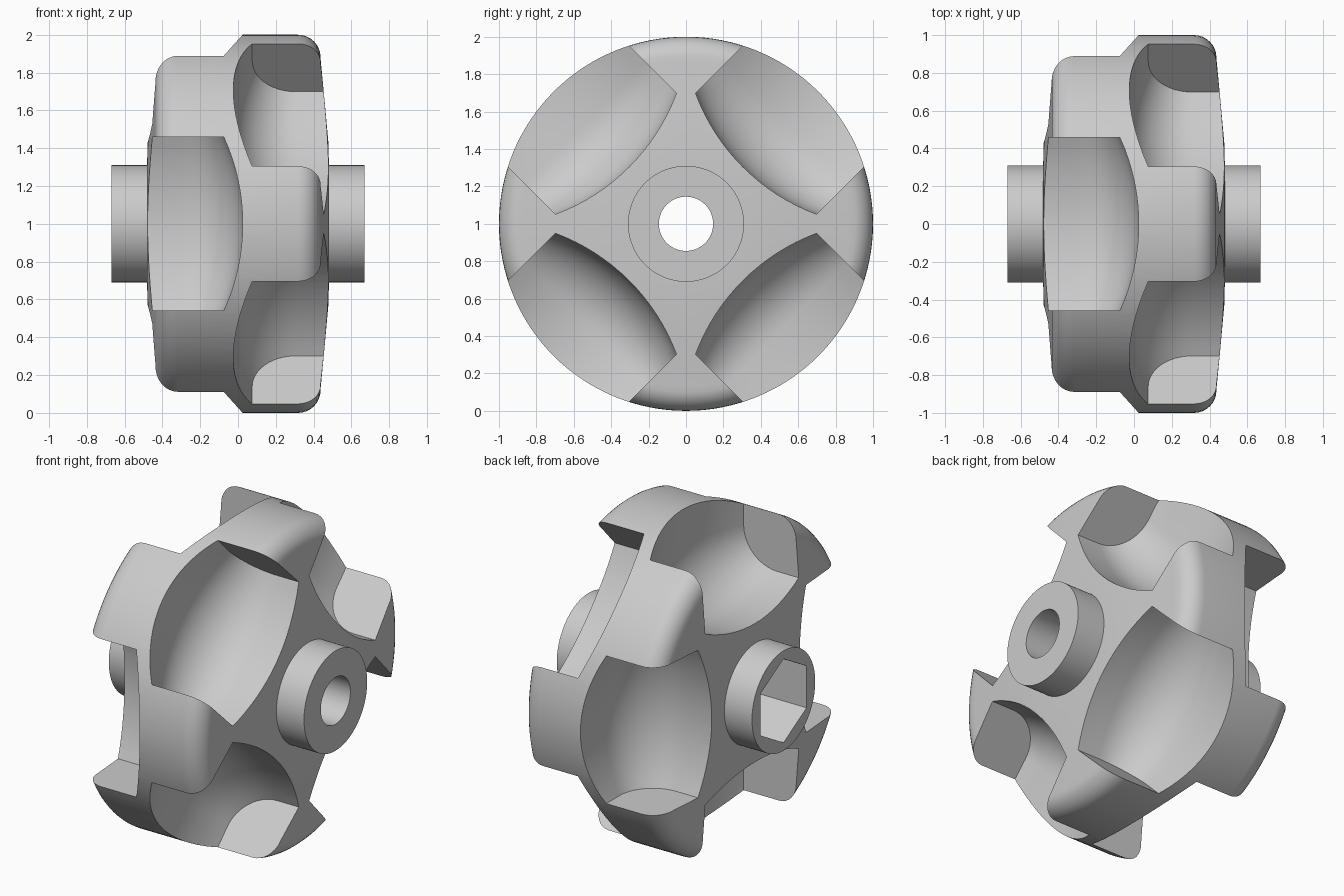
import bpy, bmesh, math
from mathutils import Matrix, Vector

cube = bpy.data.objects.get("Cube")
if cube:
    bpy.data.objects.remove(cube, do_unlink=True)

grey = bpy.data.materials.new("light_grey")
grey.use_nodes = True
colour = (0.6, 0.6, 0.6, 1.0)
grey.diffuse_color = colour
grey.node_tree.nodes["Principled BSDF"].inputs["Base Color"].default_value = colour

HALF_LEN = 0.458      # half length of a roller pocket
SEGMENTS = 128


def make_object(name, bm):
    bmesh.ops.recalc_face_normals(bm, faces=bm.faces)
    mesh = bpy.data.meshes.new(name)
    bm.to_mesh(mesh)
    bm.free()
    obj = bpy.data.objects.new(name, mesh)
    bpy.context.collection.objects.link(obj)
    return obj


def bridge(bm, a, b):
    for i in range(len(a)):
        j = (i + 1) % len(a)
        bm.faces.new((a[i], a[j], b[j], b[i]))


# Wheel, hubs and bore: one closed (x, radius) profile turned about the x axis
side = [(0.67, 0.145), (0.67, 0.31), (0.481, 0.31), (0.478, 0.43),
        (0.458, 0.65), (0.437, 0.87)]
for i in range(1, 9):
    a = math.radians(90 * i / 8)
    side.append((0.317 + 0.12 * math.cos(a), 0.88 + 0.12 * math.sin(a)))
profile = side + [(-x, r) for x, r in reversed(side)]

bm = bmesh.new()
rings = []
for s in range(SEGMENTS):
    a = 2 * math.pi * s / SEGMENTS
    rings.append([bm.verts.new((x, r * math.cos(a), 1 + r * math.sin(a)))
                  for x, r in profile])
for s in range(SEGMENTS):
    bridge(bm, rings[s], rings[(s + 1) % SEGMENTS])
wheel = make_object("wheel_body", bm)


# Barrel pocket: a round-cornered section swept along the tangent, fatter at the middle
def add_pocket(bm, angle, face_side):
    cx, cd = 0.305, 0.76
    radial = Vector((0, math.cos(angle), math.sin(angle)))
    tangent = Vector((0, -math.sin(angle), math.cos(angle)))
    centre = Vector((0, 0, 1))
    loops = []
    stations = 16
    for k in range(stations + 1):
        t = HALF_LEN * (2 * k / stations - 1)
        r = 0.23 + math.sqrt(1.1 ** 2 - t * t) - math.sqrt(1.1 ** 2 - HALF_LEN ** 2)
        section = [(0.9, cd - r)]
        for i in range(13):
            a = math.radians(270 - 90 * i / 12)
            section.append((cx + r * math.cos(a), cd + r * math.sin(a)))
        section += [(cx - r, 1.3), (0.9, 1.3)]
        loops.append([bm.verts.new(centre + radial * d + tangent * t
                                   + Vector((face_side * x, 0, 0)))
                      for x, d in section])
    for a, b in zip(loops, loops[1:]):
        bridge(bm, a, b)
    bm.faces.new(loops[0])
    bm.faces.new(loops[-1])


# Four pockets on each side, the two sets turned by an eighth
bm = bmesh.new()
for q in range(4):
    add_pocket(bm, math.radians(45 + 90 * q), 1)
    add_pocket(bm, math.radians(90 * q), -1)
pockets = make_object("pocket_cutter", bm)

# Hexagonal socket in the right hub
bm = bmesh.new()
bmesh.ops.create_cone(bm, cap_ends=True, segments=6, radius1=0.26, radius2=0.26, depth=0.6,
                      matrix=Matrix.Translation((-0.62, 0, 1))
                      @ Matrix.Rotation(math.pi / 2, 4, "Y")
                      @ Matrix.Rotation(math.pi / 2, 4, "Z"))
socket = make_object("socket_cutter", bm)

# Cut the wheel and keep only the finished mesh
for cutter in (pockets, socket):
    cutter.hide_render = True
    mod = wheel.modifiers.new(cutter.name, "BOOLEAN")
    mod.operation = "DIFFERENCE"
    mod.solver = "EXACT"
    mod.object = cutter
bpy.context.view_layer.update()
finished = bpy.data.meshes.new_from_object(
    wheel.evaluated_get(bpy.context.evaluated_depsgraph_get()))
wheel.modifiers.clear()
wheel.data = finished
for cutter in (pockets, socket):
    bpy.data.objects.remove(cutter, do_unlink=True)

finished.materials.clear()
finished.materials.append(grey)
for poly in finished.polygons:
    poly.material_index = 0

bpy.ops.object.select_all(action="DESELECT")
wheel.select_set(True)
bpy.context.view_layer.objects.active = wheel
bpy.ops.object.shade_smooth_by_angle(angle=math.radians(25))
